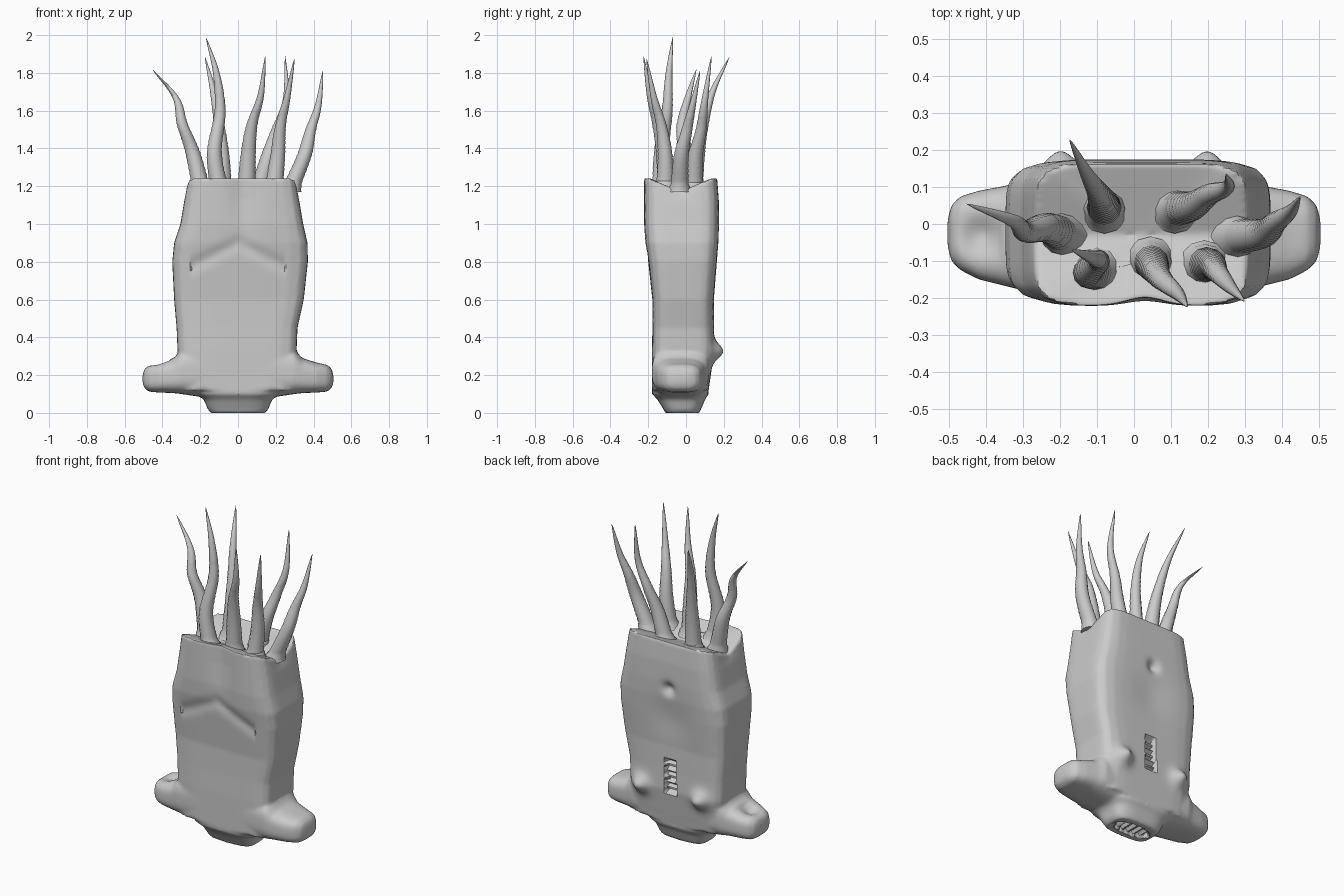
import bpy, bmesh, math
from mathutils import Vector

if "Cube" in bpy.data.objects:
    bpy.data.objects.remove(bpy.data.objects["Cube"])


def new_object(name, bm):
    bmesh.ops.recalc_face_normals(bm, faces=bm.faces[:])
    me = bpy.data.meshes.new(name)
    bm.to_mesh(me)
    bm.free()
    ob = bpy.data.objects.new(name, me)
    bpy.context.collection.objects.link(ob)
    return ob


def select(ob):
    bpy.ops.object.select_all(action='DESELECT')
    ob.select_set(True)
    bpy.context.view_layer.objects.active = ob


def box_ring(a0, a1, b0, b1, power, n=48):
    # rounded rectangle as a superellipse
    pts = []
    for i in range(n):
        t = 2 * math.pi * i / n
        c, s = math.cos(t), math.sin(t)
        k = (abs(c) ** power + abs(s) ** power) ** (-1 / power)
        pts.append(((a0 + a1) / 2 + (a1 - a0) / 2 * c * k,
                    (b0 + b1) / 2 + (b1 - b0) / 2 * s * k))
    return pts


def loft(bm, rings, end=None):
    rows = [[bm.verts.new(p) for p in r] for r in rings]
    n = len(rows[0])
    for lo, hi in zip(rows, rows[1:]):
        for i in range(n):
            j = (i + 1) % n
            bm.faces.new((lo[i], lo[j], hi[j], hi[i]))
    bm.faces.new(rows[0][::-1])
    if end is None:
        bm.faces.new(rows[-1])
    else:
        tip = bm.verts.new(end)
        for i in range(n):
            bm.faces.new((rows[-1][i], rows[-1][(i + 1) % n], tip))


bm = bmesh.new()

# torso: z, x0, x1, y0, y1
torso = [(0.12, -.30, .30, -.18, .12), (0.33, -.32, .31, -.18, .15),
         (0.45, -.325, .315, -.178, .148), (0.6, -.338, .348, -.178, .148),
         (0.8, -.348, .37, -.20, .165), (0.9, -.338, .368, -.215, .172),
         (1.0, -.305, .345, -.222, .175), (1.12, -.285, .325, -.222, .174),
         (1.245, -.268, .308, -.222, .165)]
rings = []
for k, (z, x0, x1, y0, y1) in enumerate(torso):
    ring = []
    for x, y in box_ring(x0, x1, y0, y1, 6):
        zz = z
        if k == len(torso) - 1:      # valley across the top
            zz -= 0.075 * max(0, 1 - abs(y + 0.03) / 0.17)
        ring.append((x, y, zz))
    rings.append(ring)
loft(bm, rings, (0.02, -0.03, 1.17))

# hip bar with two rounded side lobes: x, y0, y1, z0, z1
half = [(0.2, -.18, .125, .085, .36), (0.3, -.18, .12, .10, .335),
        (0.34, -.17, .105, .105, .29), (0.42, -.15, .09, .108, .265),
        (0.47, -.125, .075, .112, .255), (0.495, -.10, .05, .13, .235),
        (0.505, -.06, .01, .16, .20)]
bar = [(-x, *r) for x, *r in half[::-1]] + half
loft(bm, [[(x, y, z) for y, z in box_ring(y0, y1, z0, z1, 3.2)]
          for x, y0, y1, z0, z1 in bar])

# plug underneath
plug = [(0.0, .145, -.11, .07), (0.02, .16, -.12, .08),
        (0.07, .18, -.15, .10), (0.1, .22, -.18, .12), (0.16, .26, -.17, .11)]
loft(bm, [[(x, y, z) for x, y in box_ring(-w, w, y0, y1, 3.5)]
          for z, w, y0, y1 in plug])

body = new_object("body", bm)
select(body)
rm = body.modifiers.new("fuse", 'REMESH')
rm.mode = 'VOXEL'
rm.voxel_size = 0.01
sm = body.modifiers.new("soften", 'SMOOTH')
sm.factor = 0.5
sm.iterations = 4
for name in ("fuse", "soften"):
    bpy.ops.object.modifier_apply(modifier=name)


def bump(d2, size):
    return math.exp(-d2 / (size * size))


# sculpted details
for v in body.data.vertices:
    x, y, z = v.co
    if y > 0.07:
        dy = 0
        for sx in (-0.2, 0.2):       # back knobs
            dy += 0.05 * bump((x - sx) ** 2 + (z - 0.325) ** 2, 0.05)
        dy -= 0.03 * bump(x * x + (z - 0.96) ** 2, 0.035)     # dimple
        dy -= 0.012 * bump(x * x + (z - 0.78) ** 2, 0.12)
        if abs(x) < 0.035 and 0.31 < z < 0.52 and z < 1.24:   # ribbed slot
            dy -= 0.03 + 0.015 * math.sin(z * 180)
        v.co.y += dy
    elif y < -0.12 and z > 0.3:      # front grooves
        v.co.y += 0.022 * bump((x - 0.03) ** 2, 0.07) * min(1, max(0, (z - 0.8) * 3))
        v.co.y += 0.010 * bump((z - 0.9 + 0.5 * abs(x)) ** 2, 0.04) * (abs(x) < 0.25)
    if z < 0.03 and (x / 0.12) ** 2 + ((y + 0.02) / 0.05) ** 2 < 1:   # ragged underside
        v.co.z += 0.02 + 0.012 * math.sin(x * 160)
    if z > 0.2 and x < -0.36:        # cupped left lobe
        v.co.z -= 0.03 * bump((x + 0.41) ** 2 + (y + 0.03) ** 2, 0.05)
bpy.ops.object.shade_smooth_by_angle(angle=math.radians(40))


def spline(pts, t):
    s = t * (len(pts) - 1)
    i = min(int(s), len(pts) - 2)
    f = s - i
    p1, p2 = pts[i], pts[i + 1]
    p0 = pts[i - 1] if i else 2 * p1 - p2
    p3 = pts[i + 2] if i + 2 < len(pts) else 2 * p2 - p1
    return 0.5 * (2 * p1 + (p2 - p0) * f + (2 * p0 - 5 * p1 + 4 * p2 - p3) * f * f
                  + (3 * p1 - p0 - 3 * p2 + p3) * f ** 3)


def tentacle(name, path, sides=12, steps=56):
    pts = [Vector(p) for p in path]
    bm = bmesh.new()
    rings = []
    for k in range(steps):
        t = k / steps
        c = spline(pts, t)
        r = 0.05 * (1 - t) ** 0.75 + 0.016 * max(0, 1 - t / 0.06)
        if t < 0.6 and k % 2:        # stacked ridges
            r *= 0.94
        rings.append([(c.x + r * math.cos(2 * math.pi * i / sides),
                       c.y + r * math.sin(2 * math.pi * i / sides), c.z)
                      for i in range(sides)])
    loft(bm, rings, pts[-1])
    select(new_object(name, bm))
    bpy.ops.object.shade_smooth_by_angle(angle=math.radians(35))


# tentacles on the crown
paths = [
    [(-.08, .04, 1.18), (-.085, .06, 1.36), (-.10, .09, 1.52), (-.13, .14, 1.70), (-.175, .23, 1.885)],
    [(-.19, -.03, 1.17), (-.24, -.01, 1.38), (-.295, -.02, 1.53), (-.33, .01, 1.67), (-.455, .055, 1.82)],
    [(-.10, -.13, 1.19), (-.125, -.13, 1.38), (-.095, -.10, 1.60), (-.115, -.09, 1.80), (-.17, -.07, 1.99)],
    [(.045, -.10, 1.18), (.055, -.12, 1.38), (.075, -.15, 1.53), (.12, -.19, 1.68), (.145, -.225, 1.89)],
    [(.19, -.11, 1.19), (.21, -.11, 1.36), (.225, -.13, 1.52), (.26, -.17, 1.67), (.30, -.21, 1.88)],
    [(.27, -.035, 1.17), (.35, -.025, 1.36), (.385, .005, 1.50), (.425, .035, 1.63), (.45, .075, 1.815)],
    [(.11, .04, 1.18), (.16, .05, 1.36), (.205, .08, 1.50), (.255, .10, 1.66), (.25, .135, 1.89)],
]
for n, path in enumerate(paths, 1):
    tentacle(f"tentacle_{n}", path)
